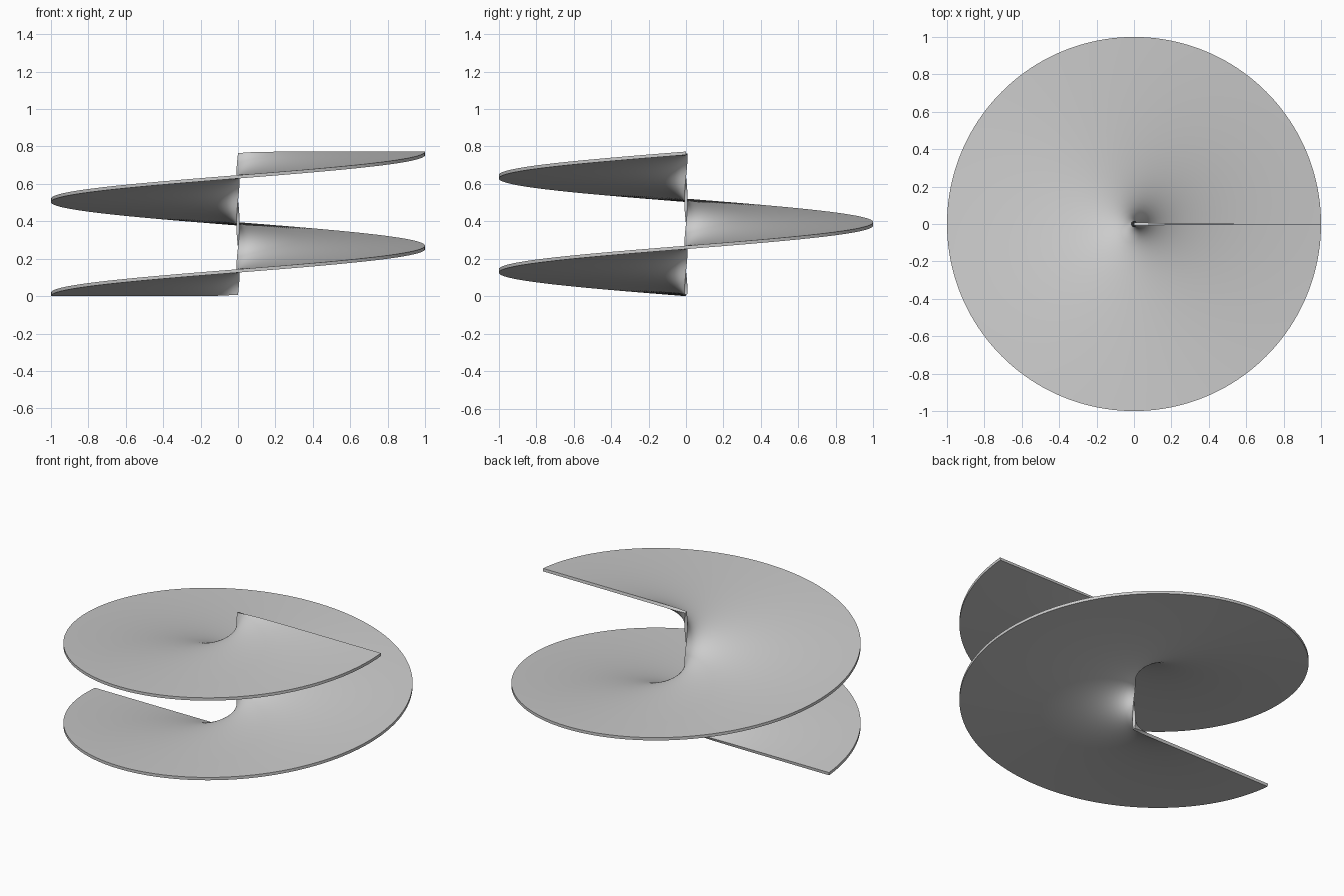
import bpy, bmesh, math

if "Cube" in bpy.data.objects:
    bpy.data.objects.remove(bpy.data.objects["Cube"])

PITCH = 0.503          # rise per full turn
TURNS = 1.5
THICK = 0.018
SEGMENTS, RINGS = 240, 32

# Helical ramp: a radius swept from the left side, counter-clockwise, while rising
bm = bmesh.new()
rows = []
for i in range(SEGMENTS + 1):
    f = i / SEGMENTS
    a = math.pi + f * TURNS * 2 * math.pi
    z = THICK / 2 + f * TURNS * PITCH
    rows.append([bm.verts.new((j / RINGS * math.cos(a), j / RINGS * math.sin(a), z))
                 for j in range(RINGS + 1)])
for r0, r1 in zip(rows, rows[1:]):
    for j in range(RINGS):
        bm.faces.new((r0[j], r0[j + 1], r1[j + 1], r1[j]))
mesh = bpy.data.meshes.new("spiral_ramp")
bm.to_mesh(mesh)
bm.free()
ramp = bpy.data.objects.new("spiral_ramp", mesh)
bpy.context.collection.objects.link(ramp)

# Thin sheet thickness, centred on the swept surface
solid = ramp.modifiers.new("thickness", 'SOLIDIFY')
solid.thickness = THICK
solid.offset = 0

# Smooth surfaces with crisp rim
bpy.context.view_layer.objects.active = ramp
ramp.select_set(True)
bpy.ops.object.modifier_apply(modifier=solid.name)
bpy.ops.object.shade_smooth_by_angle(angle=math.radians(40))
